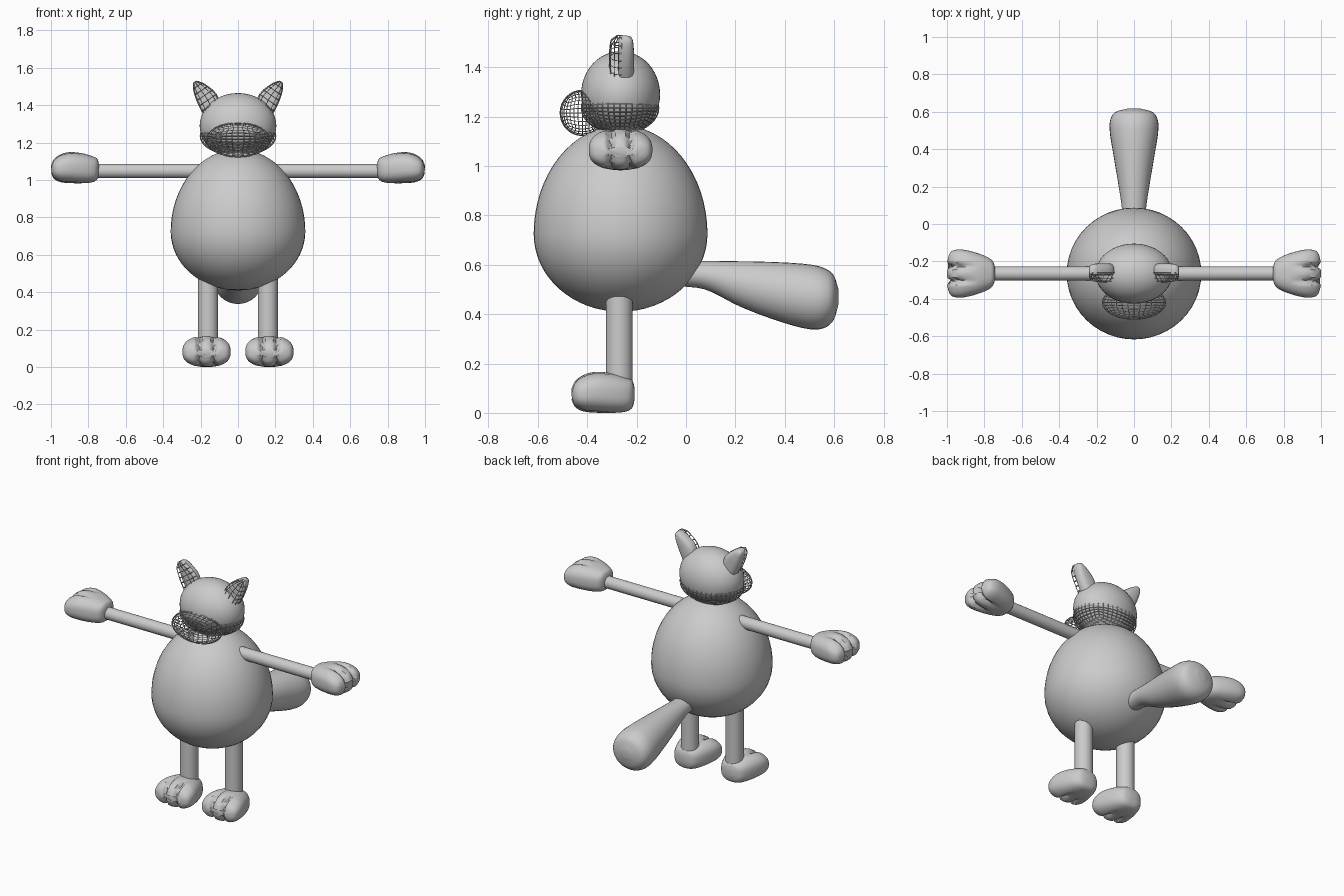
import bpy, bmesh, math
from mathutils import Vector, Matrix

if "Cube" in bpy.data.objects:
    bpy.data.objects.remove(bpy.data.objects["Cube"])

CY = -0.265  # depth of the body axis

grey = bpy.data.materials.new("clay grey")
grey.diffuse_color = (0.6, 0.6, 0.6, 1)
grey.use_nodes = True
grey.node_tree.nodes["Principled BSDF"].inputs["Base Color"].default_value = grey.diffuse_color


def finish(name, bm, wire=0.0):
    bmesh.ops.recalc_face_normals(bm, faces=bm.faces)
    me = bpy.data.meshes.new(name)
    bm.to_mesh(me)
    bm.free()
    me.materials.append(grey)
    ob = bpy.data.objects.new(name, me)
    bpy.context.collection.objects.link(ob)
    bpy.ops.object.select_all(action='DESELECT')
    ob.select_set(True)
    bpy.context.view_layer.objects.active = ob
    if wire:
        mod = ob.modifiers.new("lattice", 'WIREFRAME')
        mod.thickness = wire
        mod.offset = 0
    else:
        bpy.ops.object.shade_smooth_by_angle(angle=math.radians(50))
    return ob


def loft(rings):
    """Skin a list of closed rings and cap both ends."""
    bm = bmesh.new()
    rows = [[bm.verts.new(p) for p in r] for r in rings]
    n = len(rows[0])
    for a, b in zip(rows, rows[1:]):
        for i in range(n):
            j = (i + 1) % n
            bm.faces.new((a[i], a[j], b[j], b[i]))
    bm.faces.new(rows[0])
    bm.faces.new(rows[-1])
    return bm


def interp(table, t):
    """Smooth lookup in rows of (t, values...)."""
    k = 0
    while k < len(table) - 2 and t > table[k + 1][0]:
        k += 1
    rows = [table[max(0, min(len(table) - 1, k + d))] for d in (-1, 0, 1, 2)]
    h = rows[2][0] - rows[1][0]
    f = (t - rows[1][0]) / h
    out = []
    for c in range(1, len(table[0])):
        m0 = (rows[2][c] - rows[0][c]) / (rows[2][0] - rows[0][0]) * h
        m1 = (rows[3][c] - rows[1][c]) / (rows[3][0] - rows[1][0]) * h
        out.append((2*f**3 - 3*f*f + 1) * rows[1][c] + (f**3 - 2*f*f + f) * m0
                   + (3*f*f - 2*f**3) * rows[2][c] + (f**3 - f*f) * m1)
    return out


def rod(name, a, b, r):
    a, b = Vector(a), Vector(b)
    bm = bmesh.new()
    rot = (b - a).to_track_quat('Z', 'Y').to_matrix().to_4x4()
    bmesh.ops.create_cone(bm, cap_ends=True, segments=32, radius1=r, radius2=r,
                          depth=(b - a).length,
                          matrix=Matrix.Translation((a + b) / 2) @ rot)
    return finish(name, bm)


def quad_ball(centre, radii, cuts):
    """Ball with an even quad grid, scaled to an ellipsoid."""
    bm = bmesh.new()
    bmesh.ops.create_cube(bm, size=2)
    bmesh.ops.subdivide_edges(bm, edges=bm.edges[:], cuts=cuts, use_grid_fill=True)
    for v in bm.verts:
        d = Vector([math.tan(c * math.pi / 4) for c in v.co]).normalized()
        v.co = Vector(centre) + Vector([d[i] * radii[i] for i in range(3)])
    return bm


# --- egg-shaped body
bm = bmesh.new()
bmesh.ops.create_uvsphere(bm, u_segments=48, v_segments=32, radius=1)
for v in bm.verts:
    h = 0.44 if v.co.z > 0 else 0.315
    v.co = Vector((v.co.x * 0.36, v.co.y * 0.352 + CY, v.co.z * h + 0.725))
finish("body", bm)

# --- head, with lattice cheeks and muzzle
finish("head", quad_ball((0, CY, 1.29), (0.205, 0.16, 0.175), 11))
finish("cheek_lattice", quad_ball((0, CY - 0.002, 1.235), (0.203, 0.157, 0.105), 9), 0.004)
finish("muzzle_lattice", quad_ball((0, -0.42, 1.215), (0.17, 0.09, 0.092), 7), 0.004)

# --- tail: position along y, then half width, height centre, half height
TAIL = [(-0.02, 0.058, 0.565, 0.052), (0.08, 0.064, 0.557, 0.058),
        (0.22, 0.085, 0.522, 0.092), (0.38, 0.112, 0.49, 0.12),
        (0.50, 0.13, 0.47, 0.131), (0.56, 0.126, 0.465, 0.121),
        (0.60, 0.097, 0.467, 0.088), (0.617, 0.035, 0.47, 0.032)]
rings = []
for i in range(33):
    y = -0.02 + 0.637 * math.sin(i / 32 * math.pi / 2)
    w, z, h = interp(TAIL, y)
    rings.append([(w * math.cos(a), y, z + h * math.sin(a))
                  for a in [k * math.tau / 32 for k in range(32)]])
finish("tail", loft(rings))

# --- paws: length from heel, then half width, bottom, top
PAW = [(0.0, 0.028, 0.055, 0.10), (0.007, 0.058, 0.025, 0.128),
       (0.03, 0.082, 0.007, 0.142), (0.09, 0.108, 0.0, 0.16),
       (0.16, 0.126, 0.001, 0.166), (0.21, 0.127, 0.007, 0.152),
       (0.243, 0.108, 0.026, 0.126), (0.257, 0.06, 0.055, 0.095)]


def paw(name, heel, forward):
    f = Vector(forward)
    side = Vector((-f.y, f.x, 0))
    rings = []
    for i in range(29):
        t = 0.257 * (1 - math.cos(i / 28 * math.pi)) / 2
        w, lo, hi = interp(PAW, t)
        fade = max(0, min(1, (t - 0.09) / 0.12))
        ring = []
        for k in range(64):
            a = k * math.tau / 64
            c, s = math.cos(a), math.sin(a)
            u = math.copysign(abs(c) ** 0.78, c) * w
            v = math.copysign(abs(s) ** 0.78, s) * (hi - lo) / 2
            # two grooves between three toes
            g = fade * math.exp(-((abs(u) - 0.04) / 0.012) ** 2)
            p = Vector(heel) + side * u + f * (t - 0.025 * g * fade)
            p.z += (hi + lo) / 2 + v * (1 - 0.3 * g)
            ring.append(p)
        rings.append(ring)
    return finish(name, loft(rings))


# --- ears: height fraction, centre x, centre z, half width, half depth
EAR = [(0.0, 0.135, 1.37, 0.052, 0.05), (0.35, 0.163, 1.43, 0.056, 0.05),
       (0.7, 0.2, 1.483, 0.04, 0.048), (0.93, 0.225, 1.517, 0.02, 0.04),
       (1.0, 0.231, 1.525, 0.008, 0.022)]


def ear(name, s, back):
    """Solid cupped back shell, or the open lattice front."""
    ux, uz = 0.83 * s, -0.56
    rings = []
    steps, count = (14, 28) if back else (6, 8)
    for i in range(steps + 1):
        x, z, w, d = interp(EAR, i / steps)
        ring = []
        for k in range(count + (0 if back else -1)):
            a = k * math.tau / count if back else math.pi + k * math.pi / (count - 2)
            c, q = math.cos(a), math.sin(a)
            u = math.copysign(abs(c) ** 0.7, c) * w
            v = math.copysign(abs(q) ** 0.7, q) * d
            if back and v < 0:
                v *= 0.3  # shallow hollow behind the lattice
            ring.append((s * x + ux * u, -0.26 + v, z + uz * u))
        rings.append(ring)
    if back:
        return finish(name, loft(rings))
    bm = bmesh.new()
    rows = [[bm.verts.new(p) for p in r] for r in rings]
    for a, b in zip(rows, rows[1:]):
        for j in range(len(a) - 1):
            bm.faces.new((a[j], a[j + 1], b[j + 1], b[j]))
    return finish(name, bm, 0.004)


# --- mirrored limbs and ears
for side, s in (("left", 1), ("right", -1)):
    rod(side + "_arm", (s * 0.2, CY, 1.048), (s * 0.79, CY, 1.048), 0.038)
    paw(side + "_hand", (s * 0.743, CY, 0.983), (s, 0, 0))
    rod(side + "_leg", (s * 0.16, -0.27, 0.1), (s * 0.16, -0.27, 0.52), 0.054)
    paw(side + "_foot", (s * 0.168, -0.208, 0), (0, -1, 0))
    ear(side + "_ear", s, True)
    ear(side + "_ear_lattice", s, False)
